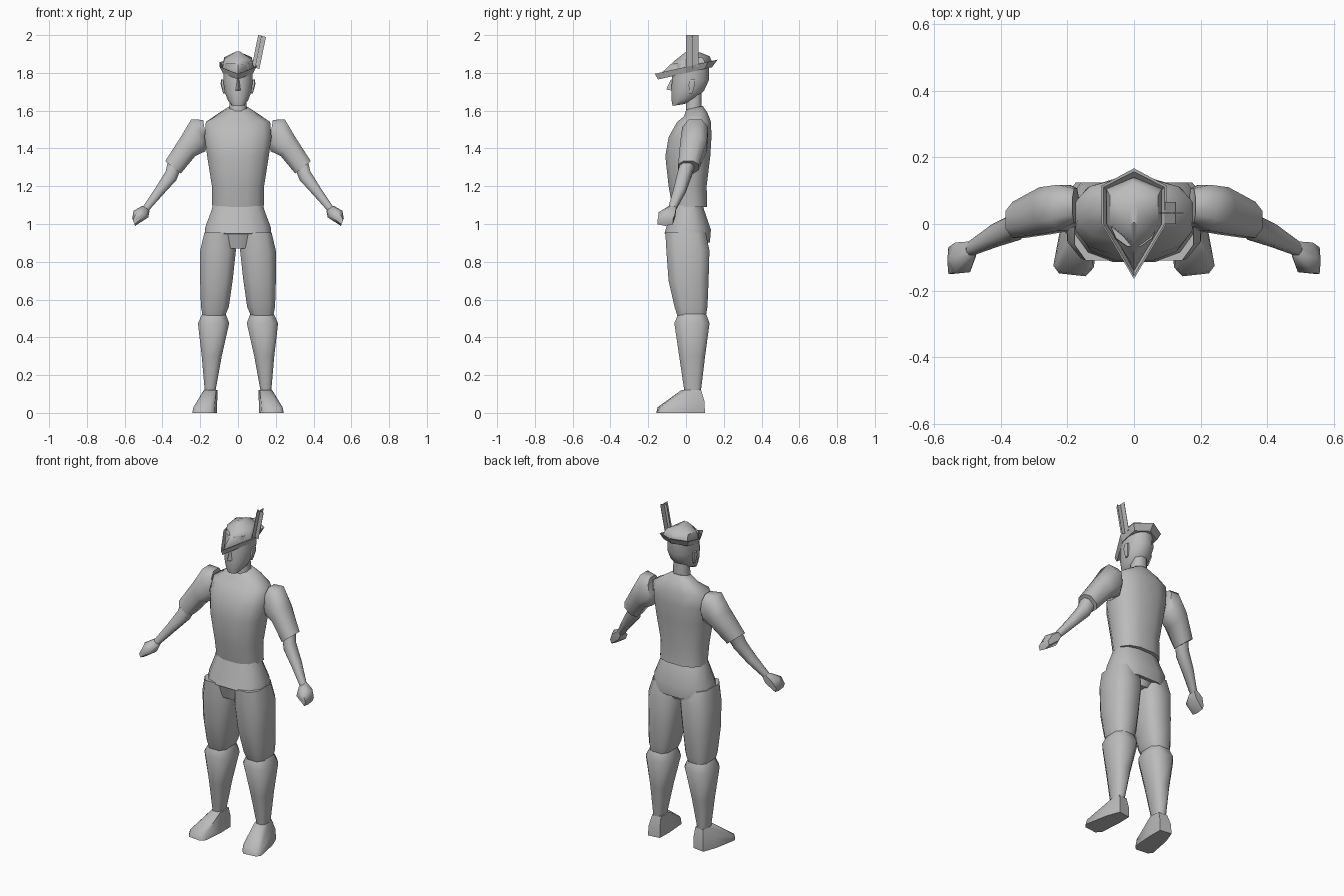
import bpy, bmesh, math
from mathutils import Vector as V

grey = bpy.data.materials.new("plain_grey")
grey.diffuse_color = (0.5, 0.5, 0.5, 1)


def finish(name, bm, angle=55):
    bmesh.ops.recalc_face_normals(bm, faces=bm.faces)
    me = bpy.data.meshes.new(name)
    bm.to_mesh(me)
    bm.free()
    ob = bpy.data.objects.new(name, me)
    me.materials.append(grey)
    bpy.context.collection.objects.link(ob)
    bpy.ops.object.select_all(action='DESELECT')
    ob.select_set(True)
    bpy.context.view_layer.objects.active = ob
    bpy.ops.object.shade_smooth_by_angle(angle=math.radians(angle))
    return ob


def skin(bm, rings, caps=(True, True)):
    """Bridge equal rings of points, optionally capping the ends."""
    vs = [[bm.verts.new(p) for p in r] for r in rings]
    n = len(vs[0])
    for a, b in zip(vs, vs[1:]):
        for i in range(n):
            j = (i + 1) % n
            bm.faces.new((a[i], a[j], b[j], b[i]))
    if caps[0]:
        bm.faces.new(vs[0][::-1])
    if caps[1]:
        bm.faces.new(vs[-1])


def oval(c, u, v, n, p):
    """Rounded ring; p = 1 is an ellipse, smaller is boxier."""
    pts = []
    for i in range(n):
        a = 2 * math.pi * (i + 0.5 * (n % 4 == 0)) / n
        co, si = math.cos(a), math.sin(a)
        pts.append(V(c) + V(u) * math.copysign(abs(co) ** p, co)
                   + V(v) * math.copysign(abs(si) ** p, si))
    return pts


def stack(name, levels, n=12, p=0.8, side=1, angle=55):
    """Levels: z, x0, x1, y0, y1, rise from front to back."""
    rings = []
    for z, x0, x1, y0, y1, t in levels:
        rings.append(oval((side * (x0 + x1) / 2, (y0 + y1) / 2, z),
                          ((x1 - x0) / 2, 0, 0), (0, (y1 - y0) / 2, t / 2), n, p))
    bm = bmesh.new()
    skin(bm, rings)
    return finish(name, bm, angle)


def limb(name, levels, side, n=8, p=0.8):
    """Levels: two outline points in x,z (upper and lower), then y0, y1."""
    rings = []
    for xa, za, xb, zb, y0, y1 in levels:
        c = (side * (xa + xb) / 2, (y0 + y1) / 2, (za + zb) / 2)
        rings.append(oval(c, (side * (xa - xb) / 2, 0, (za - zb) / 2),
                          (0, (y1 - y0) / 2, 0), n, p))
    bm = bmesh.new()
    skin(bm, rings)
    return finish(name, bm)


# Torso and neck
stack("torso", [
    (1.09, -.14, .14, -.075, .115, 0), (1.20, -.142, .142, -.095, .112, 0),
    (1.36, -.168, .168, -.113, .132, 0), (1.46, -.182, .182, -.095, .138, 0),
    (1.54, -.175, .175, -.05, .135, 0), (1.58, -.11, .11, -.012, .115, .02),
    (1.615, -.055, .055, 0, .09, .02)])
stack("neck", [(1.58, -.05, .05, -.005, .085, 0), (1.70, -.045, .045, 0, .085, 0)], n=8, p=.9)

# Hips with lower seat at the back and a front panel
stack("hips", [
    (.925, -.183, .183, -.118, .13, -.05), (.98, -.178, .178, -.105, .135, -.02),
    (1.07, -.145, .145, -.082, .10, 0), (1.10, -.137, .137, -.072, .09, 0)])
stack("crotch_panel", [(.87, -.07, .07, -.09, .09, 0), (.96, -.085, .085, -.115, .12, 0)], n=8, p=.5)

# Head
stack("head", [
    (1.63, -.035, .035, -.072, -.01, .01), (1.655, -.055, .055, -.078, .055, .01),
    (1.70, -.073, .073, -.08, .098, .01), (1.76, -.081, .081, -.078, .124, 0),
    (1.85, -.075, .075, -.07, .125, 0)], p=.95)
bm = bmesh.new()
skin(bm, [[(-.008, -.07, 1.765), (.008, -.07, 1.765), (0, -.08, 1.765)],
          [(-.017, -.07, 1.705), (.017, -.07, 1.705), (0, -.105, 1.712)]])
finish("nose", bm, 30)
for s, tag in ((-1, "left"), (1, "right")):
    stack("ear_" + tag, [(1.69, .068, .078, .015, .035, 0), (1.74, .07, .092, .012, .05, 0),
                         (1.765, .07, .09, .02, .05, 0)], n=6, side=s)


# Pointed hat: flared brim band and crown share one six-sided plan
def plan(w, front, back, z0, z1, hip):
    pts = [(0, front), (w, 0), (w, hip), (0, back), (-w, hip), (-w, 0)]
    return [(x, y, z0 + (z1 - z0) * (y - front) / (back - front)) for x, y in pts]


bm = bmesh.new()
low = plan(.08, -.148, .138, 1.765, 1.83, .10)
skin(bm, [low, plan(.097, -.165, .167, 1.795, 1.87, .115),
          plan(.092, -.155, .157, 1.795, 1.868, .11), plan(.076, -.14, .13, 1.778, 1.838, .095)],
     (False, False))
finish("hat_brim", bm, 30)
bm = bmesh.new()
skin(bm, [low, plan(.083, -.13, .14, 1.80, 1.855, .105),
          plan(.072, -.06, .125, 1.865, 1.888, .085),
          plan(.012, .005, .075, 1.912, 1.908, .05)])
finish("hat_crown", bm, 45)

# Feather: two crossed blades
bm = bmesh.new()
for quad in ([(.073, .033, 1.835), (.113, .033, 1.82), (.148, .033, 1.99), (.107, .033, 2.0)],
             [(.092, 0, 1.835), (.092, .066, 1.835), (.125, .066, 2.0), (.125, 0, 2.0)]):
    base = [V(q) for q in quad]
    nor = (base[1] - base[0]).cross(base[3] - base[0]).normalized() * .001
    skin(bm, [[q - nor for q in base], [q + nor for q in base]])
finish("feather", bm, 30)

for s, tag in ((-1, "left"), (1, "right")):
    # Arm: sleeve, forearm, hand
    limb("sleeve_" + tag, [
        (.185, 1.555, .165, 1.42, .0, .11), (.25, 1.56, .17, 1.38, -.025, .122),
        (.305, 1.465, .225, 1.355, -.035, .115), (.388, 1.335, .30, 1.265, -.045, .07)], s)
    limb("forearm_" + tag, [
        (.37, 1.345, .30, 1.29, -.03, .05), (.385, 1.28, .325, 1.23, -.05, .03),
        (.44, 1.19, .395, 1.155, -.07, .0), (.503, 1.095, .472, 1.07, -.095, -.05)], s)
    limb("hand_" + tag, [
        (.505, 1.097, .468, 1.07, -.10, -.05), (.553, 1.07, .475, 1.035, -.15, -.05),
        (.56, 1.03, .545, .99, -.155, -.065)], s, n=6)
    # Leg: thigh, shin
    stack("thigh_" + tag, [
        (.515, .065, .19, -.05, .11, 0), (.56, .045, .20, -.065, .118, 0),
        (.70, .024, .205, -.098, .125, 0), (.86, .006, .205, -.11, .13, 0),
        (.955, .02, .182, -.115, .11, 0)], n=8, p=.65, side=s)
    stack("shin_" + tag, [
        (.12, .117, .178, -.012, .082, 0), (.30, .083, .195, -.04, .105, 0),
        (.475, .042, .217, -.067, .13, 0), (.525, .062, .192, -.045, .11, 0)],
        n=8, p=.7, side=s)
    # Foot: sole, instep and ankle, toes angled outward
    bm = bmesh.new()
    sole = [(.112, .09), (.11, .0), (.12, -.13), (.145, -.157), (.225, -.148),
            (.242, -.125), (.215, .02), (.185, .1)]
    mid = [(.112, .09), (.11, .0), (.124, -.125), (.147, -.15), (.222, -.143),
           (.236, -.12), (.21, .02), (.182, .098)]
    top = [(.115, .075), (.108, .03), (.115, -.005), (.13, -.022), (.155, -.022),
           (.172, -.005), (.18, .03), (.17, .08)]
    heights = (.06, .06, .04, .03, .025, .03, .06, .06)
    skin(bm, [[(s * x, y, 0) for x, y in sole],
              [(s * x, y, z) for (x, y), z in zip(mid, heights)],
              [(s * x, y, .122) for x, y in top]])
    finish("foot_" + tag, bm)
